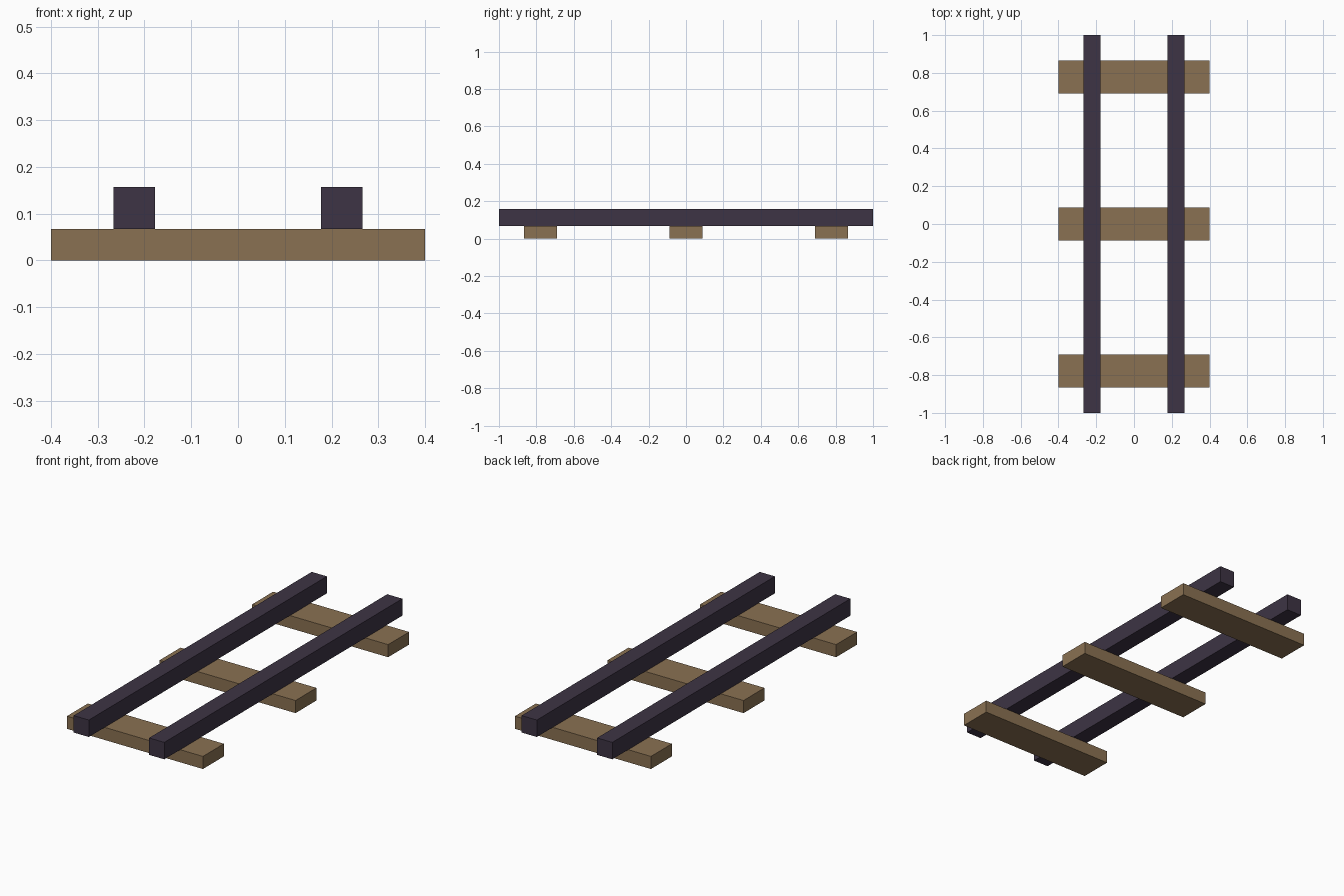
import bpy

if "Cube" in bpy.data.objects:
    bpy.data.objects.remove(bpy.data.objects["Cube"])


def material(name, rgb):
    mat = bpy.data.materials.new(name)
    mat.diffuse_color = (*rgb, 1.0)
    mat.use_nodes = True
    mat.node_tree.nodes["Principled BSDF"].inputs["Base Color"].default_value = mat.diffuse_color
    return mat


def box(name, low, high, mat):
    """Box between two opposite corners."""
    center = [(a + b) / 2 for a, b in zip(low, high)]
    bpy.ops.mesh.primitive_cube_add(size=1, location=center)
    obj = bpy.context.object
    obj.name = name
    obj.scale = [b - a for a, b in zip(low, high)]
    bpy.ops.object.transform_apply(location=False, rotation=False, scale=True)
    obj.data.materials.append(mat)
    return obj


wood = material("wood", (0.254, 0.165, 0.084))
metal = material("dark_metal", (0.047, 0.034, 0.058))

TIE_TOP = 0.067
RAIL_TOP = 0.157

# Wooden cross ties
for name, y in (("front", -0.778), ("middle", 0.0), ("back", 0.778)):
    box(f"{name}_tie", (-0.4, y - 0.088, 0), (0.4, y + 0.088, TIE_TOP), wood)

# Pair of rails resting on the ties
for name, x in (("left", -0.222), ("right", 0.222)):
    box(f"{name}_rail", (x - 0.0445, -1, TIE_TOP), (x + 0.0445, 1, RAIL_TOP), metal)
